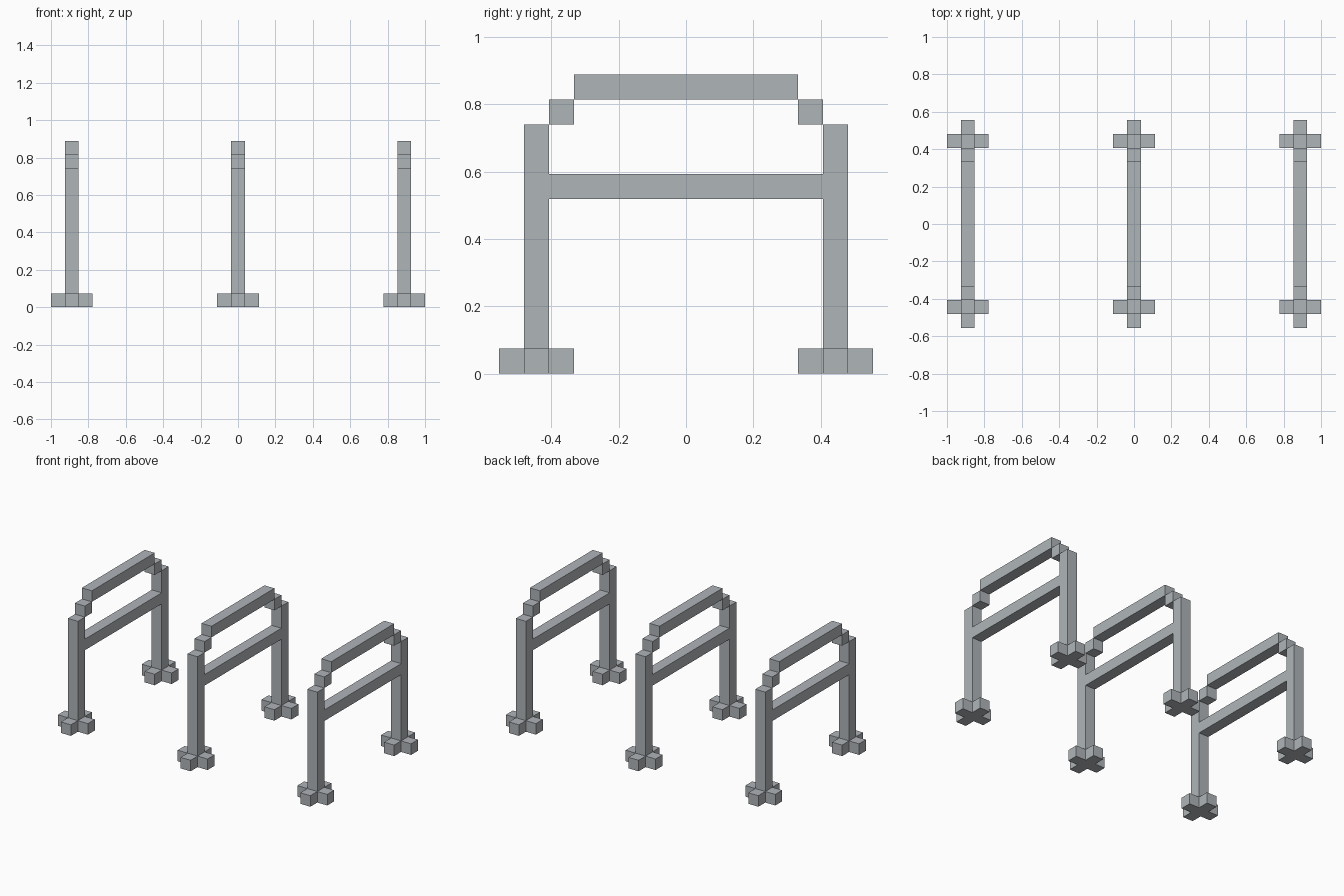
import bpy

if "Cube" in bpy.data.objects:
    bpy.data.objects.remove(bpy.data.objects["Cube"])

U = 2 / 27  # side of one square bar

metal = bpy.data.materials.new("grey metal")
metal.diffuse_color = (0.43, 0.46, 0.485, 1)
metal.use_nodes = True
metal.node_tree.nodes["Principled BSDF"].inputs["Base Color"].default_value = metal.diffuse_color


def box(name, x, y, z, sx, sy, sz):
    """Box in bar units: centre x, y, bottom z, sizes."""
    bpy.ops.mesh.primitive_cube_add(size=1, location=(x * U, y * U, (z + sz / 2) * U))
    ob = bpy.context.object
    ob.name = name
    ob.scale = (sx * U, sy * U, sz * U)
    bpy.ops.object.transform_apply(location=False, rotation=False, scale=True)
    ob.data.materials.append(metal)
    return ob


# three identical arched frames in a row
for x in (-12, 0, 12):
    for side in (-1, 1):
        y = 6 * side
        box("post", x, y, 0, 1, 1, 10)
        # cross-shaped foot
        for dx, dy in ((1, 0), (-1, 0), (0, 1), (0, -1)):
            box("foot_arm", x + dx, y + dy, 0, 1, 1, 1)
        # stepped corner
        box("corner_block", x, 5 * side, 10, 1, 1, 1)
    box("cross_bar", x, 0, 7, 1, 11, 1)
    box("top_bar", x, 0, 11, 1, 9, 1)
